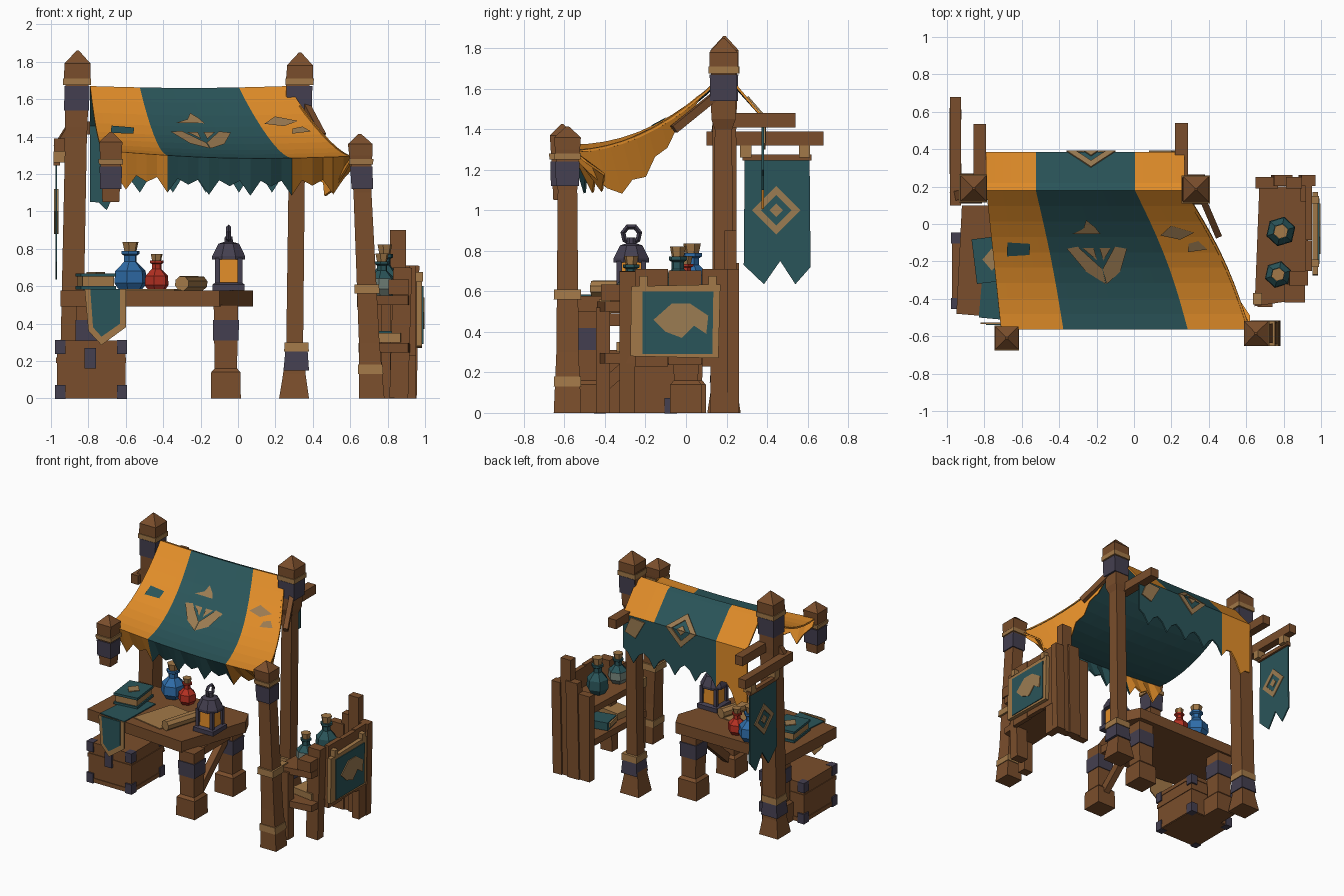
import bpy, bmesh, math
from mathutils import Vector, Matrix

if "Cube" in bpy.data.objects:
    bpy.data.objects.remove(bpy.data.objects["Cube"])

def material(name, c):
    m = bpy.data.materials.new(name)
    m.diffuse_color = (*c, 1)
    m.use_nodes = True
    m.node_tree.nodes["Principled BSDF"].inputs["Base Color"].default_value = m.diffuse_color
    return m

WOOD = material("brown wood", (.195, .076, .025))
TAN = material("tan rope", (.36, .19, .065))
METAL = material("dark iron", (.058, .05, .08))
TEAL = material("teal cloth", (.023, .09, .1))
ORANGE = material("orange cloth", (.75, .265, .022))
MARK = material("faded mark", (.33, .20, .085))
BLUE = material("blue glass", (.028, .15, .39))
RED = material("red glass", (.46, .03, .016))
PALE = material("pale glass", (.17, .22, .19))

def mesh(name, verts, faces, mats, idx=None, fix=True):
    me = bpy.data.meshes.new(name)
    me.from_pydata([tuple(v) for v in verts], [], faces)
    for m in mats:
        me.materials.append(m)
    if idx:
        me.polygons.foreach_set("material_index", idx)
    if fix:
        bm = bmesh.new()
        bm.from_mesh(me)
        bmesh.ops.recalc_face_normals(bm, faces=bm.faces)
        bm.to_mesh(me)
        bm.free()
    ob = bpy.data.objects.new(name, me)
    bpy.context.collection.objects.link(ob)
    return ob

def loft(name, rings, mats, idx=None):
    """Join closed rings of points; idx gives one material per segment."""
    n = len(rings[0])
    verts = [p for r in rings for p in r]
    faces, mi = [], []
    for j in range(len(rings) - 1):
        for i in range(n):
            k = (i + 1) % n
            faces.append((j*n+i, j*n+k, j*n+n+k, j*n+n+i))
            mi.append(idx[j] if idx else 0)
    faces += [tuple(range(n)), tuple(range(len(verts) - n, len(verts)))]
    mi += [mi[0], mi[-1]]
    return mesh(name, verts, faces, mats, mi)

def post(name, x, y, prof, mat=WOOD, lean=0):
    """Square post from (z, half width) pairs."""
    rings = [[(x + lean*z + sx*h, y + sy*h, z) for sx, sy in ((-1, -1), (1, -1), (1, 1), (-1, 1))]
             for z, h in prof]
    return loft(name, rings, [mat])

def box(name, c, s, mat=WOOD, rz=0, rx=0, ry=0):
    R = Matrix.Rotation(rz, 3, 'Z') @ Matrix.Rotation(ry, 3, 'Y') @ Matrix.Rotation(rx, 3, 'X')
    rings = [[Vector(c) + R @ Vector((a*s[0]/2, b*s[1]/2, d*s[2]/2))
              for a, b in ((-1, -1), (1, -1), (1, 1), (-1, 1))] for d in (-1, 1)]
    return loft(name, rings, [mat])

def beam(name, p, q, w, h, mat=WOOD):
    p, q = Vector(p), Vector(q)
    d = (q - p).normalized()
    a = d.cross((0, 0, 1)).normalized() * w/2
    b = a.cross(d).normalized() * h/2
    return loft(name, [[e-a-b, e+a-b, e+a+b, e-a+b] for e in (p, q)], [mat])

def lathe(name, c, prof, mats, idx=None, n=6, rot=0.3):
    rings = [[(c[0] + r*math.cos(rot + t*math.tau/n), c[1] + r*math.sin(rot + t*math.tau/n), c[2] + z)
              for t in range(n)] for r, z in prof]
    return loft(name, rings, mats, idx)

def plate(name, o, U, V, pts, mat, t=.008):
    """Thin flat polygon in the plane U, V."""
    o, U, V = Vector(o), Vector(U), Vector(V)
    N = U.cross(V).normalized() * t/2
    return loft(name, [[o + U*a + V*b + N*s for a, b in pts] for s in (-1, 1)], [mat])

def diamond(name, o, U, r, w, mat, up=(0, 0, 1), down=(0, 0, 1)):
    """Diamond ring with a small centre; the two halves may lie in different planes."""
    k = (r - w)/r
    for V, s in ((up, 1), (down, -1)):
        for t in (-1, 1):
            plate(name, o, U, V, [(t*r, 0), (0, s*r), (0, s*r*k), (t*r*k, 0)], mat)
        plate(name + "_centre", o, U, V, [(-r*.28, 0), (0, s*r*.28), (r*.28, 0)], mat)

# ---- main posts ----
for nm, x, y, top in (("left", -.86, .19, 1.86), ("right", .33, .185, 1.85)):
    ln = .02 if x < 0 else 0.012
    x -= ln * 1.7
    post("back_post_" + nm, x - (.01 if x > 0 else 0), y, [(0, .08), (.13, .06), (.3, .045 if x > 0 else .06),
         (1.4, .043 if x > 0 else .058), (1.45, .06), (1.72, .063)], lean=ln)
    post("back_post_cap_" + nm, x, y, [(1.69, .062), (1.71, .07), (top - .07, .07), (top, .006)], lean=ln)
    post("back_post_iron_" + nm, x, y, [(1.54, .066), (1.67, .068)], METAL, ln)
    post("back_post_rope_" + nm, x, y, [(1.675, .075), (1.71, .075)], TAN, ln)
    post("back_post_foot_iron_" + nm, x, y, [(.15, .068), (.25, .06)], METAL, ln)
    post("back_post_foot_rope_" + nm, x, y, [(.25, .066), (.3, .064)], TAN, ln)
post("front_post_right", .715, -.585, [(0, .068), (.3, .055), (1.1, .048), (1.25, .055), (1.3, .062),
                                       (1.36, .066), (1.415, .006)], lean=-.045)
post("front_post_left", -.68, -.61, [(1.05, .045), (1.25, .055), (1.3, .058), (1.37, .062), (1.425, .006)])
for nm, x, y, ln in (("right", .715, -.585, -.045), ("left", -.68, -.61, 0)):
    post("front_post_iron_" + nm, x, y, [(1.12, .057), (1.24, .06)], METAL, ln)
    post("front_post_rope_" + nm, x, y, [(1.25, .064), (1.28, .066)], TAN, ln)
for z in (.13, .56):
    post("front_post_low_rope", .715, -.585, [(z, .068), (z + .05, .066)], TAN, -.045)

# ---- brackets and braces ----
box("bracket_left", (-.825, .36, 1.445), (.065, .35, .07))
box("bracket_right", (.255, .36, 1.445), (.07, .36, .07))
box("banner_beam", (-.955, .39, 1.355), (.06, .58, .07))
beam("banner_brace", (-.96, .15, 1.34), (-.86, .17, 1.5), .05, .05)
beam("edge_brace", (.36, .15, 1.57), (.45, -.06, 1.4), .035, .04)

# ---- canopy ----
def S(u, v):
    """Canopy surface; v = 0 at the front edge, 1 at the ridge."""
    xl, xr = -.71 - .08*v, .62 - .35*v + .035*math.sin(math.pi*v)
    z = 1.325 - .03*u*(1-v) + .345*v**2.1 - .025*math.sin(math.pi*u)*(1 - .6*v)
    return Vector((xl + (xr - xl)*u, -.565 + .745*v, z))

def sheet(name, rows, mats, idx):
    n = len(rows[0])
    f = [(j*n+i, j*n+i+1, j*n+n+i+1, j*n+n+i) for j in range(len(rows)-1) for i in range(n-1)]
    ob = mesh(name, [p for r in rows for p in r], f, mats, [idx(k // (n-1), k % (n-1)) for k in range(len(f))], False)
    m = ob.modifiers.new("cloth", 'SOLIDIFY')
    m.thickness, m.offset, m.material_offset = .012, -1, 2
    return ob

NU, NV = 24, 9
us = [i/NU for i in range(NU + 1)]
rows = [[S(u, 0) + Vector((0, .06 + .11*max(0, u - .6)/.4, -.2 if i % 4 == 2 else -.12 + .03*(i % 2 - 1)))
         * (1 if 0 < i < NU else .4) for i, u in enumerate(us)]]
rows += [[S(u, j/NV) for u in us] for j in range(NV + 1)]
ridge = rows[-1]
rows.append([Vector((p.x, .22, p.z - .015)) for p in ridge])
rows.append([Vector((p.x, .385, 1.46)) for p in ridge])
rows.append([Vector((p.x, .385, (1.1 if i % 4 == 2 else 1.2 - .03*(i % 2)) - .15*max(0, 1 - u*4.5)))
             for i, (u, p) in enumerate(zip(us, ridge))])

def stripe(j, i):
    if 6 <= i < 18 or (j == NV + 3 and i >= 18):
        return 1
    return 4 if j == 0 else 0
sheet("canopy", rows, [ORANGE, TEAL, TEAL, TEAL, ORANGE, TEAL, ORANGE], stripe)

# right side hem hanging from the canopy edge
edge = [S(1, k/10 * .85) for k in range(11)]
drop = [.03, .12, .2, .24, .19, .2, .13, .12, .06, .05, .01]
sheet("side_hem", [[p + Vector((-.35*d, .25*d, -d)) for p, d in zip(edge, drop)], edge],
      [ORANGE, ORANGE, ORANGE], lambda j, i: 0)

# painted marks on the canopy
def mark(name, pts, mat):
    mesh(name, [S(u, v) + Vector((0, -.003, .007)) for u, v in pts], [tuple(range(len(pts)))], [mat])

for s in (0, 1):
    f = lambda pts: [(.926 - u if s else u, v) for u, v in pts]
    mark("canopy_mark_arm", f([(.33, .585), (.38, .60), (.462, .44), (.462, .33), (.39, .42)]), MARK)
    mark("canopy_mark_inner", f([(.40, .59), (.45, .59), (.45, .50)]), MARK)
mark("canopy_mark_top", [(.37, .69), (.50, .69), (.485, .74), (.455, .79), (.43, .73)], MARK)
mark("canopy_patch_right", [(.77, .68), (.85, .65), (.93, .70), (.84, .75)], MARK)
mark("canopy_patch_right_low", [(.86, .56), (.95, .58), (.93, .64), (.88, .62)], MARK)
mark("canopy_patch_left", [(.06, .53), (.16, .54), (.17, .62), (.07, .63)], TEAL)
slope = Vector((0, -.165, .19)).normalized()
diamond("flap_mark", (-.23, .39, 1.463), (1, 0, 0), .13, .05, MARK, up=slope)
plate("flap_patch", (0, .389, 0), (1, 0, 0), (0, 0, 1), [(.08, 1.44), (.2, 1.45), (.25, 1.33), (.16, 1.3)], MARK)

# ---- hanging banner ----
plate("banner", (-.972, 0, 0), (0, 1, 0), (0, 0, 1), [(.29, 1.27), (.61, 1.27), (.615, .72), (.54, .635),
      (.465, .75), (.385, .635), (.285, .73)], TEAL, .01)
for x in (-.979, -.965):
    diamond("banner_mark", (x, .445, 1.0), (0, 1, 0), .12, .045, MARK)
box("banner_rod", (-.968, .45, 1.26), (.035, .34, .03))
for y in (.295, .585):
    box("banner_rope", (-.955, y, 1.29), (.065, .055, .06), TAN)

# ---- table ----
top = [(-.95, -.48), (-.1, -.55), (.08, -.02), (.02, .1), (-.92, .1)]
plate("table_top", (0, 0, .535), (1, 0, 0), (0, 1, 0), top, WOOD, .085)
for nm, x, y in (("front", -.065, -.47), ("back", -.065, 0), ("left", -.8, .02)):
    post("table_leg_" + nm, x, y, [(0, .08), (.14, .078), (.16, .06), (.5, .065)])
    post("table_leg_iron_" + nm, x, y, [(.31, .068), (.42, .07)], METAL)
beam("table_brace", (-.065, -.42, .12), (-.065, -.05, .45), .05, .06)
box("table_rail", (-.065, -.23, .46), (.08, .45, .06))

# runner with border
plate("runner_top", (0, 0, .581), (1, 0, 0), (0, 1, 0), [(-.83, -.50), (-.61, -.52), (-.60, -.15), (-.8, -.15)], TEAL)
plate("runner_border", (0, -.53, 0), (1, 0, 0), (0, 0, 1),
      [(-.82, .585), (-.6, .585), (-.6, .38), (-.73, .285), (-.8, .36)], TAN)
plate("runner_cloth", (0, -.536, 0), (1, 0, 0), (0, 0, 1),
      [(-.79, .585), (-.63, .585), (-.63, .4), (-.73, .33), (-.775, .38)], TEAL)

# ---- chest under the table ----
box("chest_body", (-.785, -.25, .155), (.365, .385, .31))
for z in (.02, .205, .295):
    box("chest_trim", (-.785, -.25, z), (.375, .395, .03))
for sx in (-1, 1):
    for sy in (-1, 1):
        for z in (.035, .275):
            box("chest_corner", (-.785 + sx*.165, -.25 + sy*.175, z), (.055, .06, .075), METAL)
box("chest_lock", (-.79, -.452, .215), (.06, .02, .11), METAL)

# ---- book ----
box("book_pages", (-.76, -.19, .625), (.17, .22, .065), TAN, .12)
for z in (.592, .66):
    box("book_cover", (-.76, -.19, z), (.19, .24, .018), TEAL, .12)
plate("book_mark", (-.76, -.19, .671), (1, 0, 0), (0, 1, 0), [(-.05, 0), (0, .06), (.05, 0), (0, -.06)], MARK)

# ---- bottles ----
def bottle(name, c, s, h, glass, neck=None):
    lathe(name, c, [(.06*s, 0), (.09*s, .05*h), (.085*s, .13*h), (.035*s, .19*h), (.035*s, .23*h), (.05*s, .24*h), (.05*s, .26*h)],
          [glass, neck or glass], [0, 0, 1, 1, 1, 1])
    lathe(name + "_cork", c, [(.032*s, .25*h), (.045*s, .32*h)], [TAN])

bottle("blue_bottle", (-.575, .03, .575), 1, .82, BLUE)
bottle("red_bottle", (-.435, .0, .575), .74, .62, RED)
bottle("shelf_bottle_back", (.785, -.04, .55), .9, .85, TEAL)
bottle("shelf_bottle_front", (.77, -.27, .55), .82, .7, PALE, TEAL)

# ---- map and scroll ----
plate("map_sheet", (0, 0, .58), (1, 0, 0), (0, 1, 0), [(-.6, -.42), (-.34, -.47), (-.22, -.14), (-.5, -.1)], TAN)
scroll = lathe("scroll", (0, 0, 0), [(.04, -.17), (.04, .17)], [TAN], n=8)
scroll.rotation_euler = (math.pi/2, 0, -.3)
scroll.location = (-.25, -.3, .615)

# ---- lantern ----
L = (-.05, -.27, .577)
post("lantern_base", L[0], L[1], [(.577, .085), (.61, .085), (.62, .07)], METAL)
post("lantern_glass", L[0], L[1], [(.615, .06), (.75, .055)], ORANGE)
for sx in (-1, 1):
    for sy in (-1, 1):
        box("lantern_bar", (L[0] + sx*.06, L[1] + sy*.06, .68), (.026, .026, .14), METAL)
lathe("lantern_roof", L, [(.095, .165), (.095, .185), (.06, .25), (.025, .26), (.022, .29)], [METAL], n=8, rot=math.pi/8)
bpy.ops.mesh.primitive_torus_add(major_segments=7, minor_segments=4, major_radius=.042, minor_radius=.013,
                                 location=(L[0], L[1], .88), rotation=(0, math.pi/2, 0))
ring = bpy.context.object
ring.name = "lantern_ring"
ring.data.materials.append(METAL)

# ---- side shelf unit ----
shelf = [(.67, .2), (.645, -.44), (.91, -.40), (.95, .2)]
for z in (.27, .525):
    plate("shelf_board", (0, 0, z), (1, 0, 0), (0, 1, 0), shelf, WOOD, .05)
for i, (x, w, h) in enumerate(((.71, .12, .66), (.79, .1, .74), (.855, .085, .9), (.925, .075, .71))):
    box("shelf_back_plank", (x, .22 + .012*(i % 2), h/2), (w, .06, h), ry=.02*(i % 2))
for i in range(3):
    box("shelf_side_plank", (.935, -.17 + .165*i, .47), (.035, .163, .48 - .015*(i % 2)))
box("shelf_front_post", (.87, -.29, .35), (.1, .075, .7), ry=.03)
box("shelf_front_leg", (.70, -.41, .26), (.08, .07, .52))
box("shelf_rear_leg", (.92, .17, .3), (.06, .1, .6))
box("shelf_edge_rope", (.66, -.4, .525), (.05, .06, .07), TAN)
box("shelf_crate", (.86, -.37, .595), (.11, .1, .08))
box("shelf_book_lower", (.78, -.05, .33), (.2, .15, .06), TEAL, .2)
box("shelf_book_pages", (.77, -.06, .335), (.2, .13, .035), TAN, .2)
box("shelf_book_upper", (.79, -.26, .325), (.18, .14, .05), TAN, -.15)

# notice board on the outer side
plate("notice_border", (.97, 0, 0), (0, 1, 0), (0, 0, 1), [(-.275, .28), (.16, .27), (.17, .635), (-.27, .625)], TAN, .03)
plate("notice_cloth", (.987, 0, 0), (0, 1, 0), (0, 0, 1), [(-.215, .29), (.13, .29), (.135, .6), (-.215, .6)], TEAL)
plate("notice_mark", (.993, 0, 0), (0, 1, 0), (0, 0, 1), [(-.16, .46), (-.07, .54), (.02, .54), (.11, .48),
      (.1, .39), (.04, .43), (-.02, .37), (-.1, .4)], MARK)
for y in (-.21, .13):
    box("notice_peg", (.965, y, .65), (.05, .04, .05), TAN)
